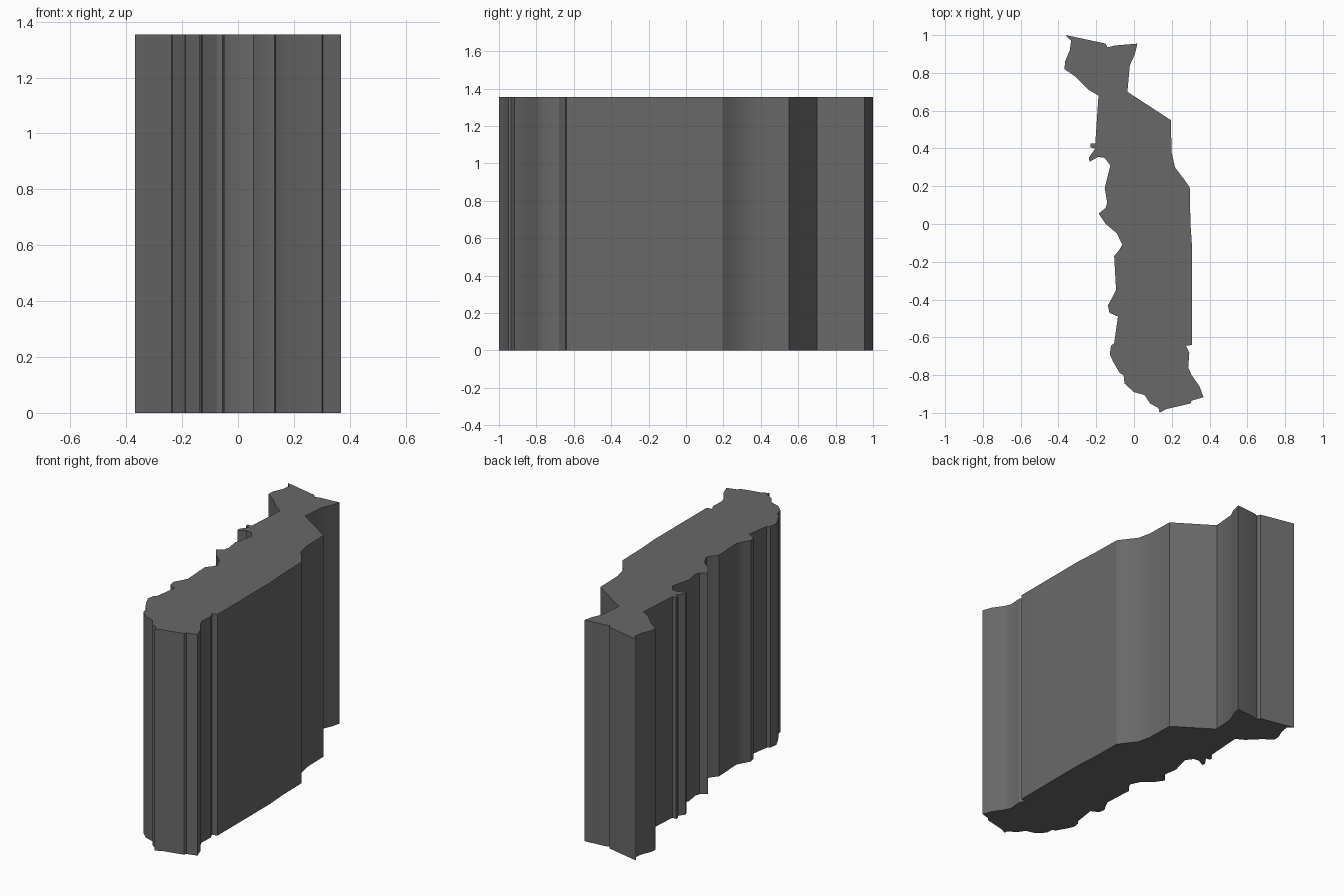
import bpy, bmesh, math

HEIGHT = 1.355

# Right-hand edge of the outline, from top to bottom
right_edge = [
    (-0.362, 1.0), (-0.15, 0.955), (-0.14, 0.935), (-0.10, 0.945), (0.018, 0.955),
    (0.005, 0.90), (-0.022, 0.84), (-0.035, 0.70), (0.195, 0.55), (0.199, 0.38),
    (0.217, 0.30), (0.27, 0.23), (0.295, 0.195), (0.299, 0.0), (0.308, -0.13),
    (0.308, -0.64), (0.275, -0.645), (0.293, -0.68), (0.287, -0.76),
    (0.305, -0.80), (0.347, -0.86), (0.368, -0.917), (0.305, -0.935),
    (0.30, -0.95), (0.17, -0.98), (0.135, -1.0),
]

# Left-hand edge of the outline, from bottom to top
left_edge = [
    (0.13, -0.975), (0.085, -0.95), (0.055, -0.905), (0.0, -0.89), (-0.05, -0.845),
    (-0.055, -0.80), (-0.075, -0.79), (-0.11, -0.73), (-0.128, -0.69),
    (-0.122, -0.645), (-0.105, -0.63), (-0.085, -0.49), (-0.13, -0.47),
    (-0.138, -0.43), (-0.115, -0.39), (-0.095, -0.35), (-0.105, -0.17),
    (-0.08, -0.14), (-0.062, -0.11), (-0.09, -0.05), (-0.15, 0.0),
    (-0.187, 0.055), (-0.15, 0.085), (-0.142, 0.115), (-0.155, 0.19),
    (-0.125, 0.31), (-0.155, 0.35), (-0.19, 0.355), (-0.235, 0.33),
    (-0.24, 0.35), (-0.205, 0.40), (-0.23, 0.405), (-0.23, 0.425),
    (-0.205, 0.425), (-0.188, 0.68), (-0.24, 0.71), (-0.31, 0.78),
    (-0.368, 0.82), (-0.365, 0.86), (-0.34, 0.92), (-0.333, 0.97),
]

# Outline face extruded straight up into a solid block
bm = bmesh.new()
base = bm.faces.new([bm.verts.new((x, y, 0)) for x, y in right_edge + left_edge])
result = bmesh.ops.extrude_face_region(bm, geom=[base], use_keep_orig=True)
top = [v for v in result["geom"] if isinstance(v, bmesh.types.BMVert)]
bmesh.ops.translate(bm, vec=(0, 0, HEIGHT), verts=top)
bmesh.ops.recalc_face_normals(bm, faces=bm.faces)

mesh = bpy.data.meshes.new("extruded_outline")
bm.to_mesh(mesh)
bm.free()
block = bpy.data.objects.new("extruded_outline", mesh)
bpy.context.collection.objects.link(block)

# Dark grey finish, smooth along the gentle bends
dark = bpy.data.materials.new("dark_grey")
dark.diffuse_color = (0.14, 0.14, 0.14, 1)
mesh.materials.append(dark)
bpy.context.view_layer.objects.active = block
block.select_set(True)
bpy.ops.object.shade_smooth_by_angle(angle=math.radians(30))
